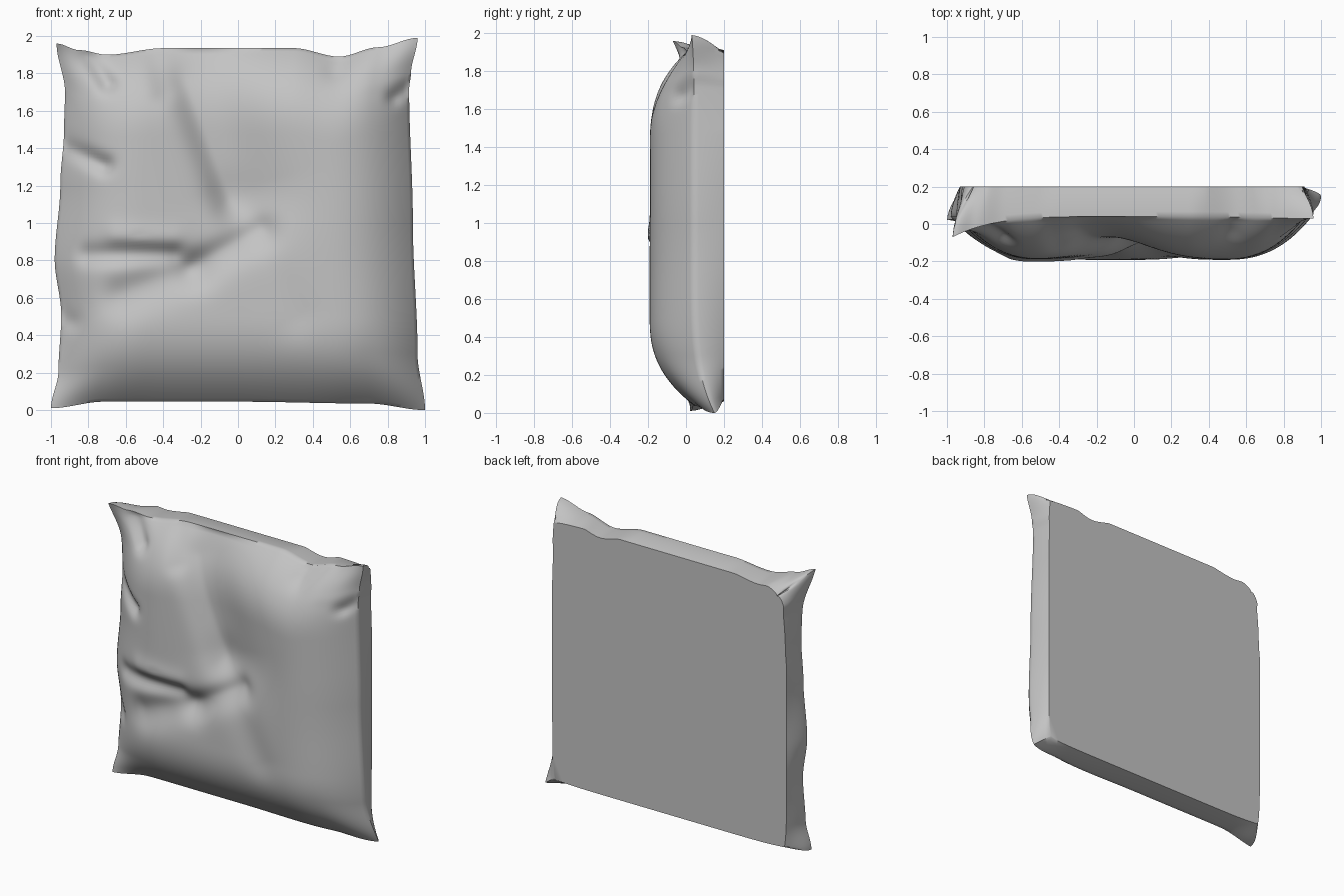
import bpy, bmesh
from mathutils import Vector

if "Cube" in bpy.data.objects:
    bpy.data.objects.remove(bpy.data.objects["Cube"])

N = 110       # grid cells across the front
BACK = 0.2    # depth of the flat back

# Outline of each edge as (position along edge, offset)
LEFT = [(0, -1), (.2, -.96), (.5, -.945), (.8, -.98), (1.2, -.95), (1.5, -.93), (1.7, -.925), (1.96, -.97)]
RIGHT = [(0, 1), (.3, .96), (1, .935), (1.72, .915), (1.8, .925), (1.99, .96)]
BOTTOM = [(-1, .01), (-.72, .045), (0, .045), (.7, .035), (1, 0)]
TOP = [(-.97, 1.96), (-.85, 1.925), (-.7, 1.9), (-.4, 1.935), (.3, 1.935), (.54, 1.89), (.75, 1.94), (.96, 1.99)]

# Creases: start, end (x, z), width on the left and right of travel, depth (+ sinks)
FOLDS = [
    ((-.27, 1.75), (-.04, 1.15), .3, .1, .085),    # long diagonal valley
    ((-.12, 1.75), (.0, 1.2), .25, .3, .04),       # sunken upper middle
    ((-.04, 1.15), (.3, .5), .12, .12, .016),      # fading lower end
    ((-.62, .62), (-.25, .76), .1, .12, .045),     # lower sweep
    ((-.25, .76), (.12, .96), .07, .1, .04),
    ((-.8, .83), (-.35, .84), .06, .06, .04),      # side pinch
    ((-.65, .93), (-.35, .9), .07, .05, -.015),
    ((-.95, 1.42), (-.72, 1.31), .05, .05, .05),   # small edge dents
    ((-.97, .52), (-.9, .47), .05, .05, .04),
    ((-.8, 1.9), (-.7, 1.75), .05, .05, .06),
    ((-.45, 1.9), (-.4, 1.7), .06, .06, .02),
    ((.95, 1.74), (.84, 1.67), .04, .04, .05),
    ((.54, 1.9), (.52, 1.82), .06, .06, .03),
]


def along(points, t):
    """Smoothly interpolate an edge outline at fraction t."""
    s = points[0][0] + t * (points[-1][0] - points[0][0])
    for (a, fa), (b, fb) in zip(points, points[1:]):
        if s <= b:
            k = max(0, (s - a) / (b - a))
            return fa + (fb - fa) * k * k * (3 - 2 * k)
    return points[-1][1]


def fold(x, z, start, end, left, right, depth):
    """Soft groove along a segment, with a different slope on each side."""
    a, p = Vector(start), Vector((x, z))
    d = Vector(end) - a
    k = min(1, max(0, (p - a).dot(d) / d.length_squared))
    off = p - (a + d * k)
    side = d.x * off.y - d.y * off.x
    w = left if side > 0 else right
    # blend the widths around the ends so the groove stays smooth
    if k in (0, 1):
        m = 0.5 + 0.5 * max(-1, min(1, side / (d.length * max(off.length, 1e-6))))
        w = right + (left - right) * m
    return depth * 2.718 ** (-(off.length / w) ** 2)


def swell(t):
    """Stuffing profile: zero at an edge, full well inside."""
    return 1 - max(0, 1 - (1 - abs(t)) / 0.5) ** 2.5


def front_point(i, j):
    s, t = i / N, j / N
    u, v = 2 * s - 1, 2 * t - 1
    x = along(LEFT, t) * (1 - s) + along(RIGHT, t) * s
    z = along(BOTTOM, s) * (1 - t) + along(TOP, s) * t
    # corners of the seam sit at different depths
    corner = (0.02 * (1 - s) + 0.15 * s) * (1 - t) + (-0.07 * (1 - s) + 0.03 * s) * t
    w = (u * v) ** 4
    seam = 0.04 * (1 - w) + corner * w
    p = swell(u) * swell(v)
    y = seam * (1 - p) - 0.192 * p
    y += sum(fold(x, z, *f) for f in FOLDS) * p ** 0.5
    return Vector((x, max(-BACK, min(y, 0.17)), z))


bm = bmesh.new()

# Puffed front
grid = [[bm.verts.new(front_point(i, j)) for j in range(N + 1)] for i in range(N + 1)]
for i in range(N):
    for j in range(N):
        bm.faces.new((grid[i][j], grid[i + 1][j], grid[i + 1][j + 1], grid[i][j + 1]))

# Sides, rolling from the seam to the flat back
rim = ([(i, 0) for i in range(N)] + [(N, j) for j in range(N)]
       + [(i, N) for i in range(N, 0, -1)] + [(0, j) for j in range(N, 0, -1)])
ring = [grid[i][j] for i, j in rim]
seam = [v.co.copy() for v in ring]
STEPS = 6
for step in range(1, STEPS + 1):
    k = step / STEPS
    new = []
    for (i, j), co in zip(rim, seam):
        w = abs((2 * i / N - 1) * (2 * j / N - 1)) ** 8
        upper_right = 0.1 if (i < N / 2 and j > N / 2) else 0.025
        x = max(-0.94, min(co.x, 0.92))
        z = max(0.05, min(co.z, 1.92))
        x *= 0.99 - upper_right * w
        z = 1 + (z - 1) * (0.99 - upper_right * w)
        q = k ** 1.7
        new.append(bm.verts.new((co.x + (x - co.x) * q, co.y + (BACK - co.y) * k,
                                 co.z + (z - co.z) * q)))
    for a in range(len(ring)):
        b = (a + 1) % len(ring)
        bm.faces.new((ring[a], new[a], new[b], ring[b]))
    ring = new

# Flat back
bm.faces.new(ring)
bmesh.ops.recalc_face_normals(bm, faces=bm.faces)

mesh = bpy.data.meshes.new("pillow")
bm.to_mesh(mesh)
bm.free()
pillow = bpy.data.objects.new("pillow", mesh)
bpy.context.collection.objects.link(pillow)

# Plain grey cloth
cloth = bpy.data.materials.new("grey cloth")
cloth.use_nodes = True
grey = (0.55, 0.55, 0.55, 1)
cloth.diffuse_color = grey
cloth.node_tree.nodes["Principled BSDF"].inputs["Base Color"].default_value = grey
mesh.materials.append(cloth)

bpy.ops.object.select_all(action="DESELECT")
pillow.select_set(True)
bpy.context.view_layer.objects.active = pillow
bpy.ops.object.shade_smooth_by_angle(angle=0.9)
